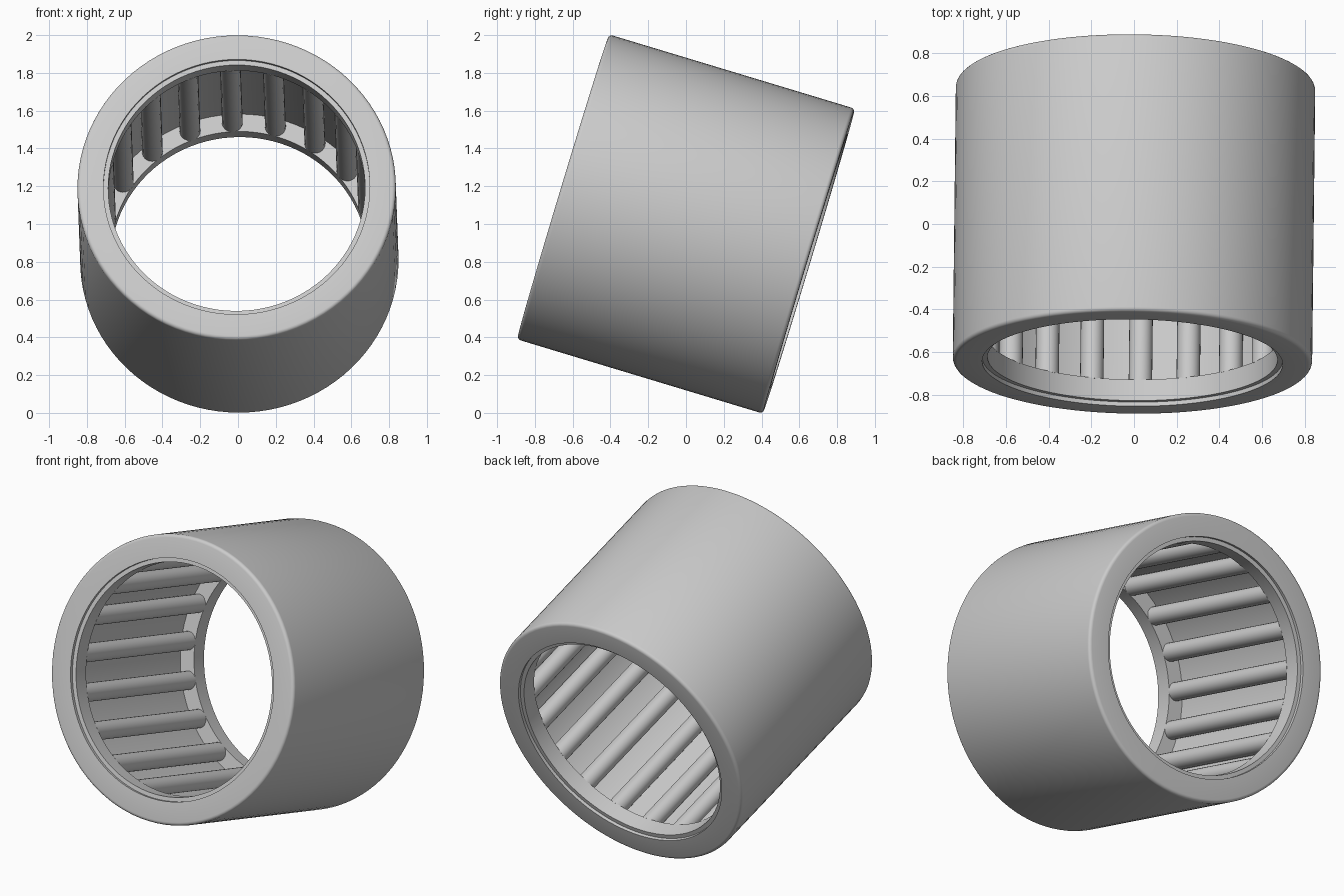
import bpy, bmesh
from math import sin, cos, pi, radians
from mathutils import Matrix, Vector

cube = bpy.data.objects.get("Cube")
if cube:
    bpy.data.objects.remove(cube)

R, HALF = 0.843, 0.68               # outer radius, half length
LIP, RECESS, ROUND = 0.12, 0.02, 0.02
R_POCKET, R_LIP, R_BORE = 0.777, 0.705, 0.68
ROLLERS, R_PITCH, R_ROLLER = 20, 0.733, 0.055

steel = bpy.data.materials.new("brushed grey steel")
steel.use_nodes = True
grey = (0.6, 0.6, 0.6, 1)
steel.diffuse_color = grey
steel.node_tree.nodes["Principled BSDF"].inputs["Base Color"].default_value = grey

# The bearing axis runs along y, tipped down at the back and turned slightly
pose = (Matrix.Translation((0, 0, 1))
        @ Matrix.Rotation(radians(-0.65), 4, 'Z')
        @ Matrix.Rotation(radians(-16.8), 4, 'X'))


def finish(name, bm):
    bmesh.ops.recalc_face_normals(bm, faces=bm.faces)
    mesh = bpy.data.meshes.new(name)
    bm.to_mesh(mesh)
    bm.free()
    mesh.materials.append(steel)
    obj = bpy.data.objects.new(name, mesh)
    bpy.context.collection.objects.link(obj)
    obj.matrix_world = pose
    bpy.ops.object.select_all(action='DESELECT')
    obj.select_set(True)
    bpy.context.view_layer.objects.active = obj
    bpy.ops.object.shade_smooth_by_angle(angle=radians(30))
    return obj


def lathe(name, profile, segments=96):
    """Turn a closed (radius, y) profile about the y axis."""
    bm = bmesh.new()
    rings = []
    for i in range(segments):
        a = 2 * pi * i / segments
        rings.append([bm.verts.new((r * sin(a), y, r * cos(a))) for r, y in profile])
    n = len(profile)
    for i in range(segments):
        p, q = rings[i], rings[(i + 1) % segments]
        for j in range(n):
            k = (j + 1) % n
            bm.faces.new((p[j], p[k], q[k], q[j]))
    return finish(name, bm)


# Outer race: lipped at both ends, rounded on the outer rims
half = [(R_POCKET, -HALF + LIP), (R_LIP, -HALF + LIP), (R_LIP, -HALF)]
for i in range(5):
    a = i / 4 * pi / 2
    half.append((R - ROUND + ROUND * sin(a), -HALF + ROUND - ROUND * cos(a)))
lathe("outer_race", half + [(r, -y) for r, y in reversed(half)])

# Cage end rings, set back slightly inside the lips
outer, inner = HALF - RECESS, HALF - LIP - 0.003
for name, side in (("front_cage_ring", -1), ("back_cage_ring", 1)):
    lathe(name, [(R_BORE, side * outer), (R_LIP, side * outer),
                 (R_LIP, side * inner), (R_BORE, side * inner)])

# Needle rollers spaced evenly around the pocket
bm = bmesh.new()
for i in range(ROLLERS):
    a = radians(-3) + 2 * pi * i / ROLLERS
    place = (Matrix.Translation(Vector((sin(a), 0, cos(a))) * R_PITCH)
             @ Matrix.Rotation(pi / 2, 4, 'X'))
    bmesh.ops.create_cone(bm, cap_ends=True, segments=24, radius1=R_ROLLER,
                          radius2=R_ROLLER, depth=2 * (HALF - LIP), matrix=place)
finish("needle_rollers", bm)
